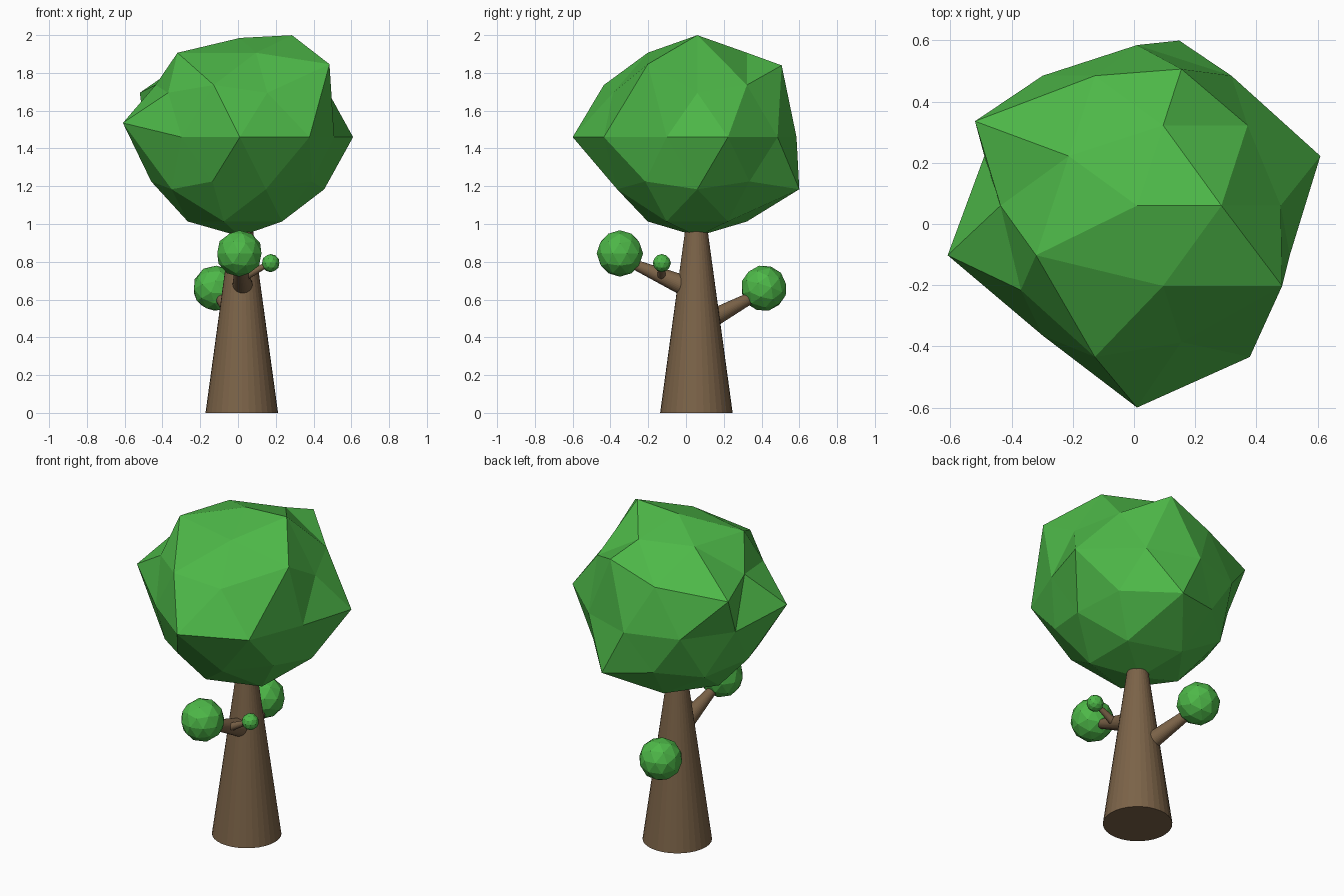
import bpy, bmesh
from math import radians, cos, sin, sqrt
from mathutils import Vector, Matrix

if "Cube" in bpy.data.objects:
    bpy.data.objects.remove(bpy.data.objects["Cube"])


def material(name, color):
    m = bpy.data.materials.new(name)
    m.diffuse_color = (*color, 1)
    m.use_nodes = True
    m.node_tree.nodes["Principled BSDF"].inputs["Base Color"].default_value = m.diffuse_color
    return m


BARK = material("bark", (0.20, 0.125, 0.065))
LEAF = material("leaf", (0.075, 0.48, 0.065))


def add_object(name, bm, mat):
    mesh = bpy.data.meshes.new(name)
    bm.to_mesh(mesh)
    bm.free()
    mesh.materials.append(mat)
    ob = bpy.data.objects.new(name, mesh)
    bpy.context.collection.objects.link(ob)
    return ob


def limb(name, start, end, r1, r2, sides=32):
    """Tapered cylinder running from start to end."""
    a, b = Vector(start), Vector(end)
    axis = b - a
    turn = axis.to_track_quat('Z', 'Y').to_matrix().to_4x4()
    bm = bmesh.new()
    bmesh.ops.create_cone(bm, cap_ends=True, segments=sides, radius1=r1, radius2=r2,
                          depth=axis.length,
                          matrix=Matrix.Translation((a + b) / 2) @ turn)
    return add_object(name, bm, BARK)


def leaf_ball(name, center, radius, pulls=(), tilt=(0, 0)):
    """Faceted ball; each pull is (angle, height on unit ball, offset of that vertex)."""
    bm = bmesh.new()
    bmesh.ops.create_icosphere(bm, subdivisions=2, radius=radius)
    picks = []
    for angle, h, offset in pulls:
        r = sqrt(1 - h * h)
        p = Vector((r * cos(radians(angle)), r * sin(radians(angle)), h)) * radius
        picks.append((min(bm.verts, key=lambda v: (v.co - p).length), Vector(offset)))
    for v, offset in picks:
        v.co += offset
    bm.transform(Matrix.Translation(center)
                 @ Matrix.Rotation(radians(tilt[0]), 4, 'X')
                 @ Matrix.Rotation(radians(tilt[1]), 4, 'Y'))
    return add_object(name, bm, LEAF)


# Trunk and branches
limb("trunk", (0.02, 0.055, 0), (0.02, 0.055, 1.0), 0.192, 0.055)
limb("front_branch", (0.025, 0.0, 0.67), (0.007, -0.33, 0.81), 0.055, 0.020)
limb("front_twig", (0.02, -0.13, 0.715), (0.17, -0.128, 0.793), 0.025, 0.012)
limb("back_branch", (0.0, 0.12, 0.49), (-0.115, 0.40, 0.64), 0.050, 0.025)

# Crown with a few vertices pulled out of the ball
crown_pulls = [
    (-90, 0, (0, -0.135, 0)),
    (18, 0, (0.10, 0, 0)),
    (-162, 0, (-0.12, 0, 0.075)),
    (-54, 0, (0.06, -0.07, 0)),
    (72, -0.526, (0, 0.115, 0)),
    (144, 0.447, (-0.15, 0, 0)),
    (72, 0.447, (0, 0, 0.145)),
    (-36, 0.526, (0.113, 0, 0.11)),
    (-108, 0.526, (0, -0.07, 0)),
    (0, 0.851, (0, 0, 0.093)),
    (-144, 0.851, (-0.107, 0, 0)),
]
leaf_ball("crown", (0.01, 0.06, 1.46), 0.525, crown_pulls)

# Leaf clusters on the branches
leaf_ball("front_leaves", (0.007, -0.35, 0.844), 0.123)
leaf_ball("twig_leaves", (0.173, -0.128, 0.793), 0.048)
leaf_ball("back_leaves", (-0.118, 0.412, 0.66), 0.122, tilt=(-18, -8))
